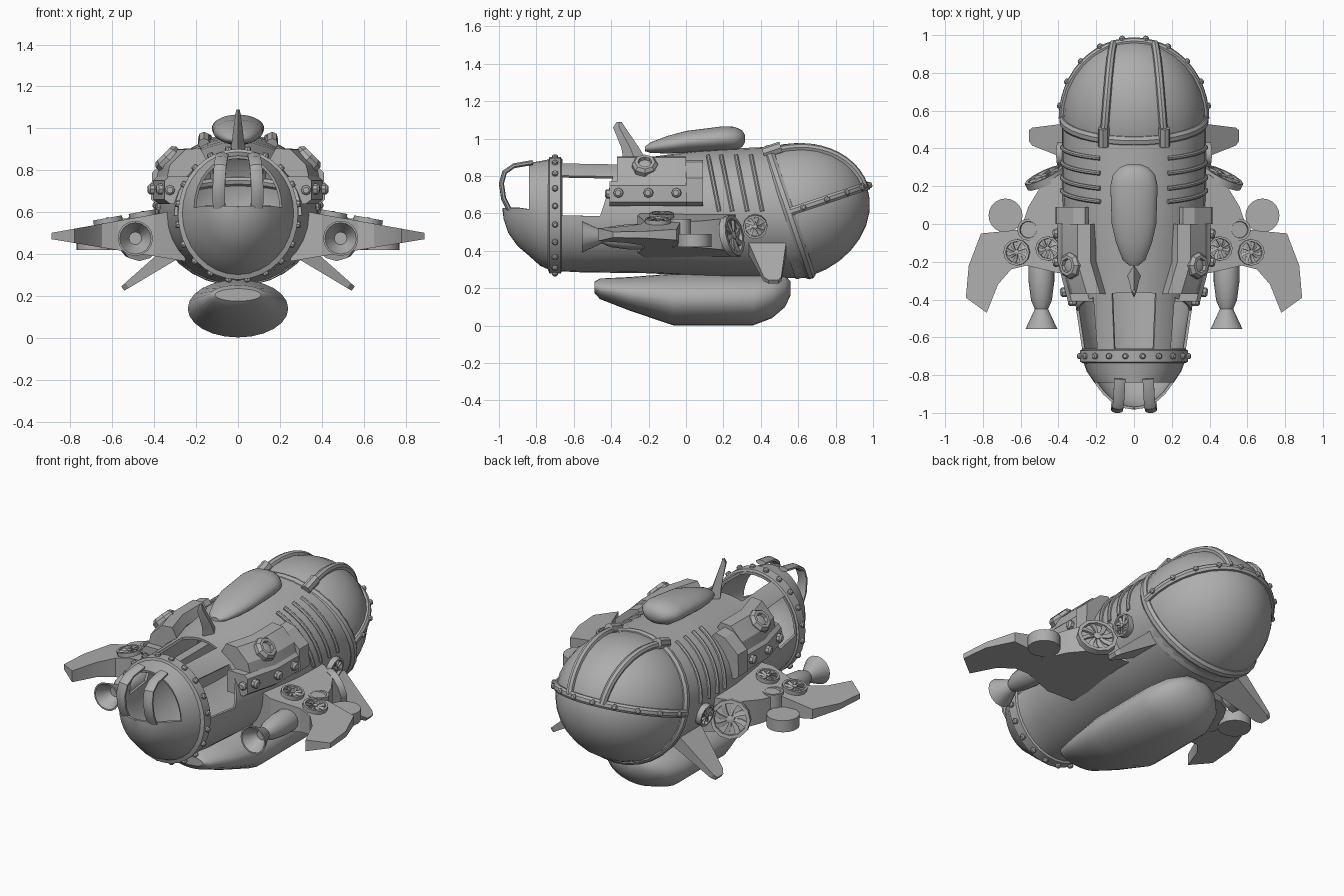
import bpy, bmesh, math
from mathutils import Matrix, Vector
from math import sin, cos, pi, radians

if "Cube" in bpy.data.objects:
    bpy.data.objects.remove(bpy.data.objects["Cube"], do_unlink=True)

GREY = (0.42, 0.42, 0.42, 1)
metal = bpy.data.materials.new("plain grey")
metal.use_nodes = True
metal.diffuse_color = GREY
metal.node_tree.nodes["Principled BSDF"].inputs["Base Color"].default_value = GREY


def make(name, shells, caps=True, mirror=False, drop=None, wall=0, angle=35):
    """Skin each shell (a list of equal-length loops) into one object."""
    bm = bmesh.new()
    for loops in shells:
        rows = [[bm.verts.new(p) for p in loop] for loop in loops]
        n = len(rows[0])
        for a, b in zip(rows, rows[1:]):
            for i in range(n):
                j = (i + 1) % n
                bm.faces.new((a[i], a[j], b[j], b[i]))
        if caps:
            bm.faces.new(rows[0][::-1])
            bm.faces.new(rows[-1])
    bmesh.ops.remove_doubles(bm, verts=bm.verts, dist=0.0001)
    bmesh.ops.recalc_face_normals(bm, faces=bm.faces)
    if drop:
        gone = [f for f in bm.faces if drop(f.calc_center_median())]
        bmesh.ops.delete(bm, geom=gone, context='FACES')
    mesh = bpy.data.meshes.new(name)
    bm.to_mesh(mesh)
    bm.free()
    mesh.materials.append(metal)
    obj = bpy.data.objects.new(name, mesh)
    bpy.context.collection.objects.link(obj)
    if wall:
        mod = obj.modifiers.new("wall", 'SOLIDIFY')
        mod.thickness, mod.offset = wall, -1
    if mirror:
        obj.modifiers.new("mirror", 'MIRROR').use_mirror_merge = False
    bpy.ops.object.select_all(action='DESELECT')
    obj.select_set(True)
    bpy.context.view_layer.objects.active = obj
    bpy.ops.object.convert(target='MESH')
    bpy.ops.object.shade_smooth_by_angle(angle=radians(angle))
    return obj


def ring(y, cz, rx, rz, skew=0, n=32):
    """Upright ellipse, leaning along y by skew."""
    return [(rx * cos(t), y + skew * rz * sin(t), cz + rz * sin(t))
            for t in (2 * pi * i / n for i in range(n))]


def frame(loc, normal):
    return Matrix.Translation(loc) @ Vector(normal).to_track_quat('Z', 'Y').to_matrix().to_4x4()


def lathe(profile, m, n=16):
    return [[m @ Vector((r * cos(2 * pi * i / n), r * sin(2 * pi * i / n), h))
             for i in range(n)] for r, h in profile]


def beam(path, centre, w, h, n=8):
    """Sweep an oval section whose height points away from centre."""
    pts, loops = [Vector(p) for p in path], []
    closed = (pts[0] - pts[-1]).length < 0.001
    for i, p in enumerate(pts):
        if closed and i in (0, len(pts) - 1):
            t = pts[1] - pts[-2]
        else:
            t = pts[min(i + 1, len(pts) - 1)] - pts[max(i - 1, 0)]
        side = t.cross(p - Vector(centre)).normalized()
        up = side.cross(t).normalized()
        loops.append([p + side * w * cos(a) + up * h * sin(a)
                      for a in (2 * pi * (k + 0.5) / n for k in range(n))])
    return loops


def stud(loc, normal, r, n=8):
    return lathe([(r, -r), (r, r * 0.6), (r * 0.6, r), (0, r)], frame(loc, normal), n)


def fan(loc, normal, r):
    """Rimmed disc with a hub and swirling blades."""
    m = frame(loc, normal)
    shells = [lathe([(0, -.02), (r, -.02), (r, .018), (.82 * r, .018), (.8 * r, 0), (0, 0)], m, 12),
              lathe([(.2 * r, 0), (.2 * r, .016), (.1 * r, .02), (0, .02)], m, 10)]
    for k in range(8):
        turn = m @ Matrix.Rotation(k * pi / 4, 4, 'Z')
        loops = []
        for d, off, w in ((.15, 0, .05), (.5, .08, .12), (.83, .25, .16)):
            loops.append([turn @ Vector((d * r, (off + s * w) * r, h))
                          for s, h in ((-1, .001), (1, .001), (1, .014), (-1, .008))])
        shells.append(loops)
    return shells


# Main hull with cockpit windows
def window(c):
    a = math.degrees(math.atan2(c.z - 0.587, abs(c.x)))
    return -0.66 < c.y < -0.4 and (0 < a < 45 or a > 67)


make("hull", [[ring(-.70, .59, .28, .3), ring(-.66, .59, .275, .3), ring(-.46, .585, .305, .3, .33),
               ring(-.2, .59, .345, .31), ring(.05, .6, .375, .335), ring(.2, .6, .38, .345),
               ring(.54, .605, .38, .35, -.34)]], caps=False, drop=window, wall=.015)

# Nose bowl, open above the rim at the front
make("nose", [[ring(-.7, .59, .28, .305), ring(-.78, .6, .25, .28), ring(-.84, .622, .21, .248),
               ring(-.9, .63, .165, .205), ring(-.95, .63, .11, .135), ring(-.975, .63, .05, .06),
               ring(-.982, .63, .005, .005)]], caps=False, wall=.014,
     drop=lambda c: c.y < -.84 and c.z > .632)
make("nose_collar", [[ring(-.74, .59, .26, .285), ring(-.73, .59, .287, .312), ring(-.67, .59, .287, .312),
                      ring(-.66, .59, .265, .29), ring(-.74, .59, .26, .285)]], caps=False)
make("nose_rivets", [[*stud((.288 * cos(a), -.7, .59 + .313 * sin(a)), (cos(a), 0, sin(a)), .016)]
                     for a in (2 * pi * (i + .5) / 20 for i in range(20))])
make("nose_strut", [beam([(.075, -.82, .872), (.08, -.92, .855), (.085, -.97, .82), (.09, -.987, .76),
                          (.092, -.975, .68), (.09, -.945, .62)], (.08, -.8, .68), .032, .014)], mirror=True)

# Rear dome in its own tilted frame
tilt = Matrix.Translation((0, .56, .61)) @ Matrix.Rotation(radians(18.6), 4, 'X')
hub = tilt.translation


def on_dome(az, k=1.0):
    """Point on the dome equator."""
    return tilt @ Vector((.38 * k * cos(az), .43 * k * sin(az), 0))


make("rear_dome", [[[tilt @ Vector(p) for p in ring(.43 * sin(t), 0, .38 * cos(t), .36 * cos(t), 0, 28)]
                    for t in (radians(-12 + 102 * i / 9) for i in range(10))]], caps=False)
make("dome_ring", [beam([tilt @ Vector(p) for p in ring(-.01, 0, .375, .355) + ring(-.01, 0, .375, .355)[:1]],
                        hub, .03, .022)], caps=False)
make("dome_band", [beam([on_dome(pi * i / 24, 1.005) for i in range(25)], hub, .024, .018)])
make("dome_rivets", [stud(on_dome(a, 1.04), on_dome(a) - hub, .016)
                     for a in (pi * (i + .5) / 10 for i in range(10))])
make("dome_rib", [beam([tilt @ Vector((.16 - .05 * i / 12, .415 * sin(i * pi / 24), .335 * cos(i * pi / 24)))
                        for i in range(13)], hub, .022, .022),
                  beam([tilt @ Vector((.16, y, .34)) for y in (-.04, 0, .06)], hub, .03, .035)], mirror=True)

# Raised ribs over the rear flanks
make("flank_ribs", [beam([(.382 * cos(a), y - .07 * sin(a), .6 + .348 * sin(a))
                          for a in (radians(2 + 6 * i) for i in range(11))], (0, y, .6), .012, .012)
                    for y in (.18, .25, .33, .41)], mirror=True)

# Dorsal pod and fin
make("dorsal_pod", [[ring(-.22, .945, .025, .012), ring(-.19, .952, .06, .028), ring(-.1, .967, .095, .047),
                     ring(0, .983, .118, .058), ring(.2, 1.0, .125, .066), ring(.26, 1.0, .112, .063),
                     ring(.3, 1.0, .075, .045), ring(.315, 1.0, .035, .02)]])
make("dorsal_fin", [[[(0, a, z), (w, (a + b) / 2, z), (0, b, z), (-w, (a + b) / 2, z)]
                     for z, a, b, w in ((.85, -.33, -.19, .04), (.95, -.345, -.25, .028),
                                        (1.06, -.39, -.325, .014), (1.09, -.37, -.345, .008))]])

# Belly tank
make("belly_tank", [[ring(-.49, .205, .11, .03, 0, 24), ring(-.46, .197, .14, .055, 0, 24),
                     ring(-.3, .17, .19, .09, 0, 24), ring(-.07, .14, .24, .138, 0, 24),
                     ring(.36, .14, .24, .138, 0, 24), ring(.46, .16, .205, .12, 0, 24),
                     ring(.53, .185, .135, .085, 0, 24), ring(.56, .2, .06, .035, 0, 24)]])


# Side armour
def plate(poly, stations):
    return [[(x + dx, y, z) for x, z in poly] for y, dx in stations]


upper = [(.2, .85), (.23, .905), (.3, .9), (.375, .825), (.39, .76), (.28, .75)]
lower = [(.27, .77), (.385, .77), (.405, .75), (.405, .66), (.38, .64), (.27, .64)]
block = [(.24, .86), (.26, .885), (.32, .87), (.41, .79), (.415, .66), (.39, .64), (.27, .64)]
make("side_armour", [plate(upper, ((-.37, -.05), (-.2, 0), (0, 0))),
                     plate(lower, ((-.41, -.055), (-.2, 0), (.02, 0))),
                     plate(block, ((0, 0), (.09, 0)))], mirror=True, angle=20)
make("armour_studs", [stud((x, y, .71), (1, -.15, 0), .026)
                      for x, y in ((.365, -.36), (.405, -.2), (.405, -.05))]
     + [stud((.325, -.41, .705), (0, -1, 0), .024)], mirror=True)
make("porthole", [lathe([(.07, -.03), (.07, .012), (.055, .03), (.038, .03), (.034, .012), (0, .02)],
                        frame((.335, -.22, .855), (1, 0, 1)), 8)], mirror=True, angle=25)

# Wings
outline = [(.25, -.22), (.4, -.26), (.57, -.22), (.65, -.24), (.72, -.32), (.78, -.47), (.89, -.39),
           (.875, -.22), (.81, -.05), (.6, -.03), (.56, .09), (.5, .19), (.4, .26), (.25, .3)]
make("wing", [[[(x, y, .385 + .165 * (x - .37)) for x, y in outline],
               [(x, y, .595 - .18 * (x - .37)) for x, y in outline]]], mirror=True, angle=20)
make("wing_disc", [lathe([(.09, .42), (.09, .49)], Matrix.Translation((.68, .045, 0)), 20)], mirror=True)
make("wing_pot", [lathe([(.058, .42), (.058, .57), (.045, .57), (.04, .55), (0, .55)],
                        Matrix.Translation((.56, -.03, 0)), 16)], mirror=True)
make("fans", fan((.62, -.15, .555), (.18, 0, 1), .07) + fan((.455, -.13, .585), (.18, 0, 1), .065)
     + fan((.47, .245, .48), (.42, .88, .2), .112) + fan((.385, .37, .53), (1, 0, -.15), .065),
     mirror=True)

# Forward nozzles under the wings
make("nozzle", [lathe([(.04, -.1), (.068, 0), (.068, .1), (.055, .2), (.035, .245), (.084, .35),
                       (.075, .35), (.03, .27), (0, .27)], frame((.49, -.205, .475), (0, -1, 0)), 16)],
     mirror=True)

# Lower rear fins
make("lower_fin", [[[(x + s * .6 * w, y, z + s * .8 * w) for s, y in ((-1, a), (-1, b), (1, b), (1, a))]
                    for x, z, a, b, w in ((.27, .44, .32, .54, .045), (.53, .25, .415, .51, .015),
                                          (.55, .235, .44, .495, .012))]], mirror=True, angle=20)
